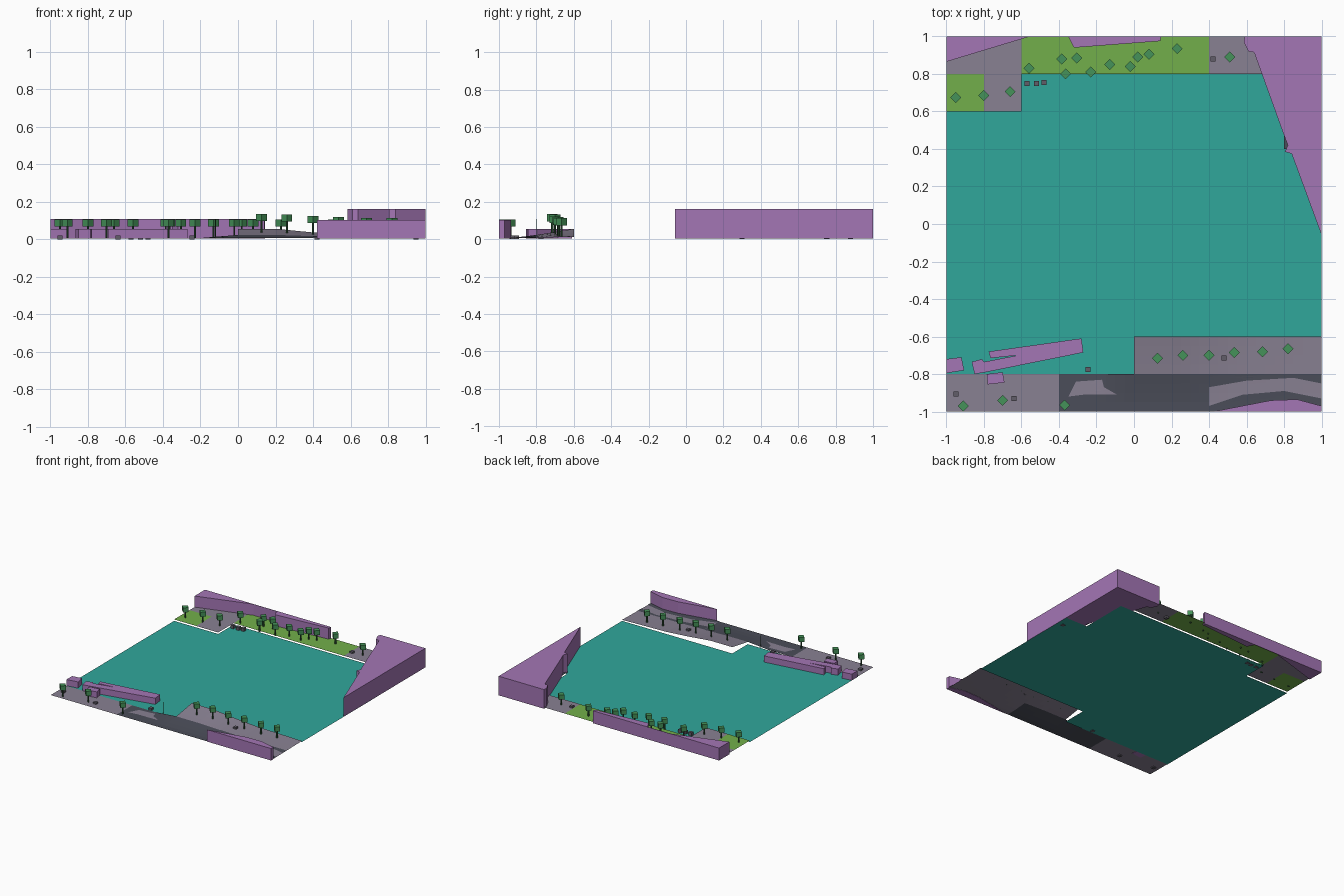
import bpy, bmesh
from math import pi
from mathutils import Matrix, Vector

if "Cube" in bpy.data.objects:
    bpy.data.objects.remove(bpy.data.objects["Cube"])


def mat(name, r, g, b):
    m = bpy.data.materials.new(name)
    m.diffuse_color = (r, g, b, 1)
    m.use_nodes = True
    m.node_tree.nodes["Principled BSDF"].inputs["Base Color"].default_value = m.diffuse_color
    return m


WATER = mat("water_teal", .03, .39, .33)
PURPLE = mat("building_purple", .37, .18, .46)
GRASS = mat("grass_green", .17, .43, .07)
PAVING = mat("paving_grey", .25, .22, .29)
ROAD = mat("road_dark", .07, .075, .1)
LEAF = mat("leaf_green", .06, .29, .1)
BARK = mat("trunk_green", .03, .1, .04)
CAR = mat("car_grey", .12, .11, .14)


def finish(bm, name, material):
    me = bpy.data.meshes.new(name)
    bm.to_mesh(me)
    bm.free()
    me.materials.append(material)
    ob = bpy.data.objects.new(name, me)
    bpy.context.collection.objects.link(ob)
    return ob


def lerp_table(v, pts):
    for (a, fa), (b, fb) in zip(pts, pts[1:]):
        if v <= b:
            return fa + (fb - fa) * max(0, (v - a) / (b - a))
    return pts[-1][1]


def ground(x, y):
    # flat back shore, low hill on the front shore
    if y > 0:
        return .016
    fy = min(1, max(0, (y + .95) / .35)) ** 1.3
    fx = lerp_table(x, [(-.2, 0), (0, 1), (.2, 1), (.4, .6), (.6, .3), (1, .12)])
    return .007 + .049 * fx * fy


# Square map tiles: w water, p paving, g grass, r road
ROWS = ["ppgggggppr", "gpwwwwwwwr", "wwwwwwwwwr"] + ["w" * 10] * 5 \
    + ["wwwwwppppp", "ppprrrrppp"]
TILES = {"w": ("water", WATER), "p": ("paving", PAVING),
         "g": ("grass", GRASS), "r": ("road", ROAD)}
for key, (name, material) in TILES.items():
    bm = bmesh.new()
    n = 1 if key == "w" else 4
    s = .2 / n
    for j, row in enumerate(ROWS):
        for i, c in enumerate(row):
            if c != key:
                continue
            for k in range(n * n):
                x = -1 + .2 * i + s * (k % n)
                y = .8 - .2 * j + s * (k // n)
                bm.faces.new([bm.verts.new((px, py, .004 if key == "w" else ground(px, py)))
                              for px, py in ((x, y), (x + s, y), (x + s, y + s), (x, y + s))])
    bmesh.ops.remove_doubles(bm, verts=bm.verts, dist=1e-4)
    finish(bm, name, material)


def patch(name, pts, material):
    # flat surface marking draped over the ground
    bm = bmesh.new()
    bm.faces.new([bm.verts.new((x, y, 0)) for x, y in pts])
    bmesh.ops.triangulate(bm, faces=bm.faces)
    bmesh.ops.subdivide_edges(bm, edges=bm.edges, cuts=3, use_grid_fill=True)
    for v in bm.verts:
        v.co.z = ground(v.co.x, v.co.y) + .002
    bm.normal_update()
    for f in bm.faces:
        if f.normal.z < 0:
            f.normal_flip()
    finish(bm, name, material)


patch("paved_island", [(-.35, -.92), (-.31, -.84), (-.17, -.83), (-.16, -.87),
                       (-.09, -.91), (-.27, -.91)], PAVING)
patch("road_upper", [(.4, -.8), (.4, -.87), (.6, -.835), (.85, -.82), (1, -.85), (1, -.8)], ROAD)
patch("road_lower", [(.4, -1), (.4, -.97), (.58, -.91), (.8, -.89), (1, -.93), (1, -.97),
                     (.87, -.935), (.73, -.94), (.42, -1)], ROAD)


def building(name, pts, top, base=.005):
    bm = bmesh.new()
    f = bm.faces.new([bm.verts.new((x, y, base)) for x, y in pts])
    res = bmesh.ops.extrude_face_region(bm, geom=[f], use_keep_orig=True)
    up = [v for v in res["geom"] if isinstance(v, bmesh.types.BMVert)]
    bmesh.ops.translate(bm, verts=up, vec=Vector((0, 0, top - base)))
    bmesh.ops.recalc_face_normals(bm, faces=bm.faces)
    finish(bm, name, PURPLE)


building("tall_block_right", [(1, 1), (.59, 1), (.585, .97), (.61, .92), (.64, .915), (.795, .485),
                              (.82, .42), (.805, .385), (.84, .375), (1, -.06)], .162)
building("long_block_back", [(-1, 1), (-1, .865), (-.56, .998), (-.35, .998), (-.32, .94),
                             (.14, .975), (.145, 1)], .107)
building("block_front_right", [(.42, -1), (1, -1), (1, -.97), (.87, -.935), (.73, -.94)], .103)
building("pier_building", [(-.775, -.68), (-.28, -.61), (-.27, -.685), (-.79, -.79), (-.85, -.8),
                           (-.865, -.735), (-.81, -.72), (-.8, -.735), (-.62, -.7),
                           (-.765, -.715)], .056)
building("edge_hut", [(-1, -.72), (-.92, -.71), (-.905, -.78), (-1, -.795)], .056)
building("small_hut", [(-.785, -.8), (-.7, -.79), (-.69, -.845), (-.78, -.855)], .056)


def prism(name, x, y, z0, z1, r, sides, turn, material):
    bm = bmesh.new()
    bmesh.ops.create_cone(bm, cap_ends=True, segments=sides, radius1=r, radius2=r, depth=z1 - z0,
                          matrix=Matrix.Translation((x, y, (z0 + z1) / 2)) @ Matrix.Rotation(turn, 4, "Z"))
    return finish(bm, name, material)


# Trees: thin trunk with a diamond-plan crown
TREES = [(-.95, .675), (-.8, .685), (-.66, .705), (-.56, .83), (-.385, .88), (-.305, .885),
         (-.365, .8), (-.23, .81), (-.13, .85), (-.02, .84), (.02, .89), (.08, .905),
         (.23, .935), (.51, .89), (.125, -.715), (.26, -.7), (.4, -.7), (.535, -.685),
         (.685, -.68), (.82, -.665), (-.91, -.97), (-.7, -.94), (-.37, -.965)]
for x, y in TREES:
    g = .008 if y > 0 else ground(x, y)
    prism("tree_trunk", x, y, g, g + .065, .006, 6, 0, BARK)
    # create_cone starts on an axis, so quarter turns keep the diamond
    prism("tree_crown", x, y, g + .06, g + .098, .029, 4, 0, LEAF)

# Parked cars as little boxes
for x, y in [(-.57, .75), (-.52, .75), (-.48, .755), (.42, .88), (-.95, -.905),
             (-.64, -.93), (-.245, -.775), (.48, -.715), (.95, .3)]:
    g = ground(x, y)
    prism("car", x, y, 0 if g < .02 else g, g + .014, .019, 4, pi / 4, CAR)

# Thin quay pole
prism("quay_pole", -.12, -.8, .005, .108, .002, 4, 0, BARK)
